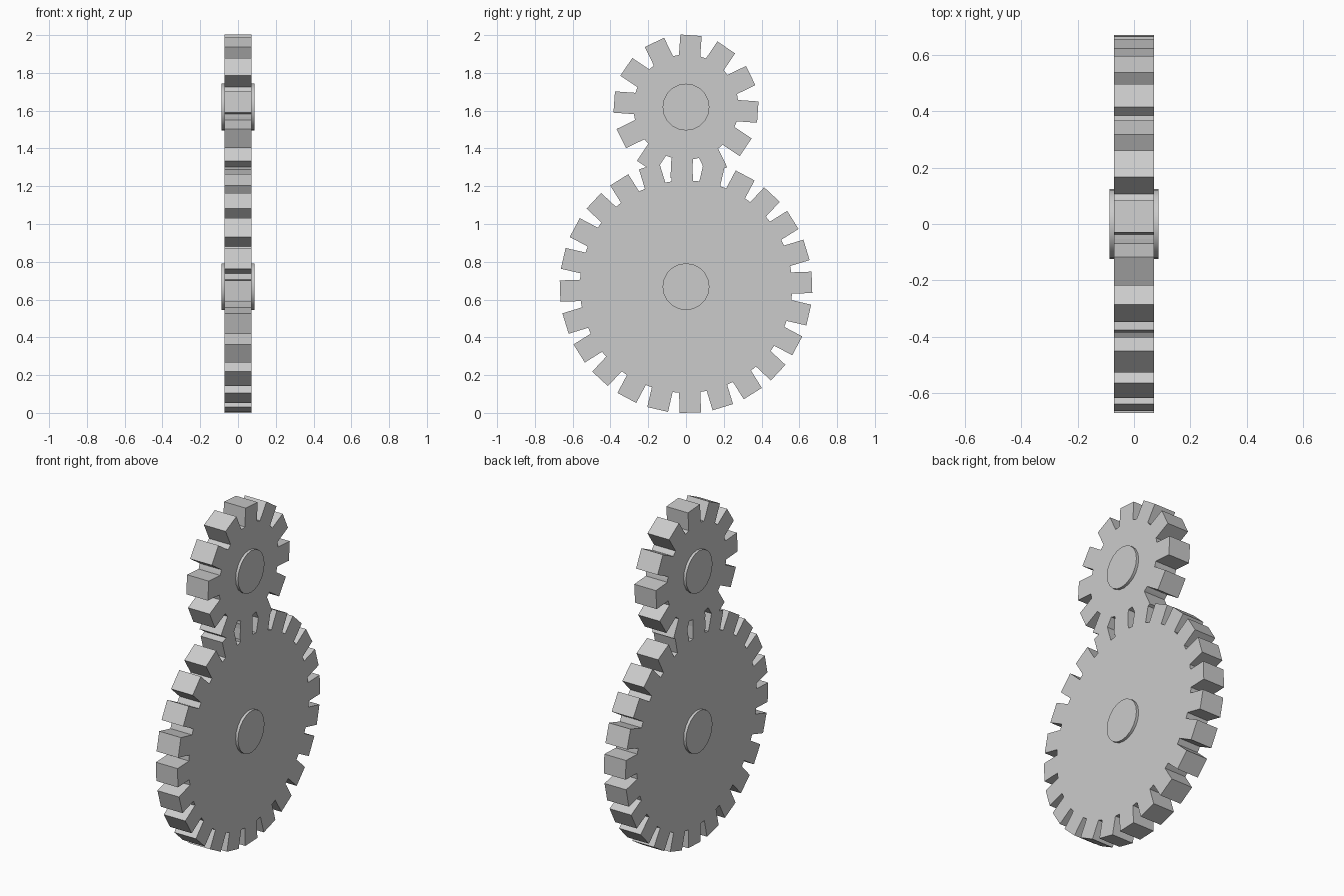
import bpy
import bmesh
from math import radians, sin, cos, sqrt
from mathutils import Matrix, Vector

default_cube = bpy.data.objects.get("Cube")
if default_cube:
    bpy.data.objects.remove(default_cube, do_unlink=True)

# One plain grey for everything
grey = bpy.data.materials.new("grey metal")
grey.use_nodes = True
COLOR = (0.6, 0.6, 0.6, 1)
grey.diffuse_color = COLOR
grey.node_tree.nodes["Principled BSDF"].inputs["Base Color"].default_value = COLOR

TOOTH_WIDTH = 0.113
GEAR_THICKNESS = 0.142
HUB_THICKNESS = 0.174
HUB_RADIUS = 0.124


def add_object(name, bm, z):
    """Turn a bmesh into a grey object on the vertical centre line."""
    bmesh.ops.recalc_face_normals(bm, faces=bm.faces)
    mesh = bpy.data.meshes.new(name)
    bm.to_mesh(mesh)
    bm.free()
    mesh.materials.append(grey)
    obj = bpy.data.objects.new(name, mesh)
    obj.location.z = z
    bpy.context.collection.objects.link(obj)
    return obj


def add_gear(name, z, root, tip, teeth, offset):
    """Toothed outline in the YZ plane, extruded along X."""
    half = TOOTH_WIDTH / 2
    base = sqrt(root ** 2 - half ** 2)
    step = radians(360 / teeth)
    bm = bmesh.new()
    outline = []
    for i in range(teeth):
        angle = radians(offset) + i * step
        turn = Matrix.Rotation(angle, 3, 'X')
        # straight-sided tooth
        for r, w in ((base, -half), (tip, -half), (tip, half), (base, half)):
            outline.append(bm.verts.new(turn @ Vector((-GEAR_THICKNESS / 2, r, w))))
        # rounded floor of the gap
        gap = angle + step / 2
        outline.append(bm.verts.new((-GEAR_THICKNESS / 2, root * cos(gap), root * sin(gap))))
    face = bm.faces.new(outline)
    side = bmesh.ops.extrude_face_region(bm, geom=[face], use_keep_orig=True)
    moved = [v for v in side["geom"] if isinstance(v, bmesh.types.BMVert)]
    bmesh.ops.translate(bm, verts=moved, vec=(GEAR_THICKNESS, 0, 0))
    return add_object(name, bm, z)


def add_hub(name, z):
    """Round axle standing slightly proud of both gear sides."""
    bm = bmesh.new()
    bmesh.ops.create_cone(bm, cap_ends=True, segments=20, radius1=HUB_RADIUS,
                          radius2=HUB_RADIUS, depth=HUB_THICKNESS,
                          matrix=Matrix.Rotation(radians(90), 4, 'Y'))
    hub = add_object(name, bm, z)
    bpy.ops.object.select_all(action='DESELECT')
    hub.select_set(True)
    bpy.context.view_layer.objects.active = hub
    bpy.ops.object.shade_smooth_by_angle(angle=radians(30))


# Lower and upper gears, meshing at the middle
LOWER_Z, UPPER_Z = 0.668, 1.619
add_gear("large_gear", LOWER_Z, 0.562, 0.667, 24, 2)
add_gear("small_gear", UPPER_Z, 0.278, 0.381, 12, -4)
add_hub("large_gear_hub", LOWER_Z)
add_hub("small_gear_hub", UPPER_Z)
